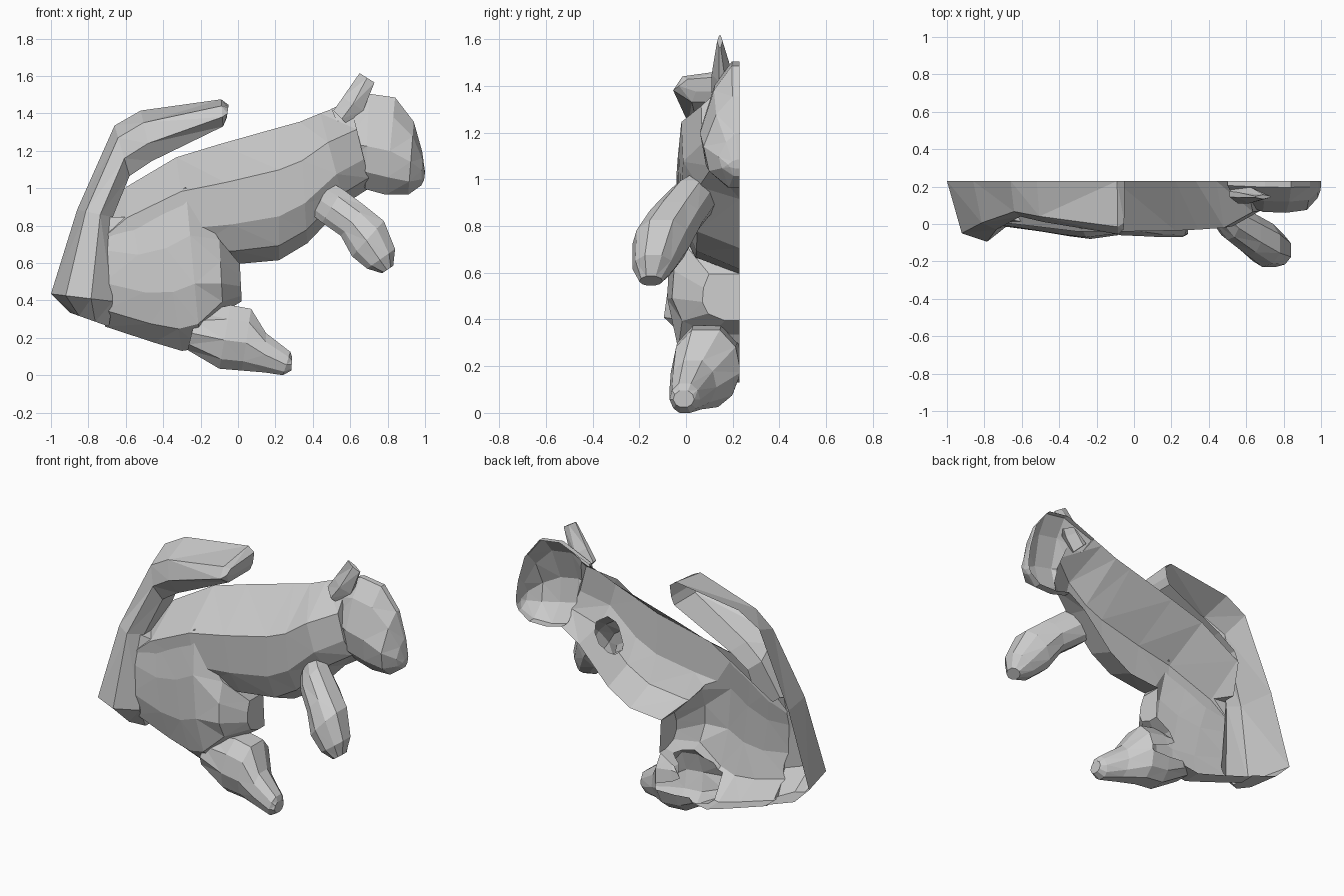
import bpy, bmesh

CUT = 0.23  # mid-plane: the model is an open half shell ending here


def loft(name, stations, profile):
    """Station: (top x, top z, bottom x, bottom z, half width, centre y).
    Profile: (position from top to bottom, share of half width), mirrored."""
    bm = bmesh.new()
    outline = [(t, -w) for t, w in profile]
    outline += [(t, w) for t, w in reversed(profile) if w > 0]
    rings = []
    for tx, tz, bx, bz, half, cy in stations:
        rings.append([bm.verts.new((tx + (bx - tx) * t, cy + half * w, tz + (bz - tz) * t))
                      for t, w in outline])
    n = len(outline)
    for a, b in zip(rings, rings[1:]):
        for i in range(n):
            j = (i + 1) % n
            bm.faces.new((a[i], a[j], b[j], b[i]))
    bm.faces.new(rings[0])
    bm.faces.new(rings[-1])
    bmesh.ops.triangulate(bm, faces=bm.faces[:])
    bmesh.ops.recalc_face_normals(bm, faces=bm.faces[:])
    me = bpy.data.meshes.new(name)
    bm.to_mesh(me)
    bm.free()
    ob = bpy.data.objects.new(name, me)
    bpy.context.collection.objects.link(ob)
    return ob


# Torso from rump to neck
body = loft("squirrel_body", [
    (-0.74, 0.86, -0.72, 0.45, 0.22, CUT), (-0.60, 1.01, -0.58, 0.50, 0.235, CUT),
    (-0.33, 1.17, -0.25, 0.60, 0.27, CUT), (-0.10, 1.24, 0.00, 0.60, 0.27, CUT),
    (0.22, 1.33, 0.22, 0.62, 0.265, CUT), (0.33, 1.36, 0.37, 0.71, 0.26, CUT),
    (0.44, 1.405, 0.57, 0.92, 0.25, CUT), (0.60, 1.465, 0.71, 1.01, 0.165, CUT)],
    [(0, 0), (0.32, 1), (0.67, 0.97), (0.89, 0.7), (1, 0)])

# Haunch
haunch = loft("haunch", [
    (-0.73, 0.85, -0.71, 0.265, 0.24, CUT), (-0.57, 0.85, -0.45, 0.18, 0.27, CUT),
    (-0.42, 0.92, -0.30, 0.135, 0.295, CUT), (-0.28, 1.01, -0.20, 0.15, 0.31, CUT),
    (-0.10, 0.73, -0.08, 0.34, 0.29, CUT), (0.01, 0.60, 0.02, 0.40, 0.16, CUT)],
    [(0, 0.82), (0.3, 0.97), (0.6, 1), (0.85, 0.85), (1, 0.4)])

# Tail, rising behind the back and curling forward
tail = loft("tail", [
    (-0.90, 0.34, -0.69, 0.265, 0.20, CUT), (-1.0, 0.44, -0.67, 0.40, 0.325, CUT),
    (-0.86, 0.89, -0.67, 0.85, 0.26, CUT), (-0.66, 1.34, -0.58, 1.07, 0.19, CUT),
    (-0.52, 1.42, -0.46, 1.15, 0.22, CUT), (-0.09, 1.48, -0.08, 1.335, 0.285, CUT),
    (-0.05, 1.45, -0.06, 1.38, 0.26, CUT)],
    [(0, 0), (0.24, 0.86), (0.65, 1), (1, 0.72)])

# Head
head = loft("head", [
    (0.50, 1.43, 0.63, 1.10, 0.12, CUT), (0.70, 1.51, 0.68, 1.0, 0.165, CUT),
    (0.84, 1.49, 0.79, 0.97, 0.17, CUT), (0.94, 1.36, 0.91, 0.97, 0.155, CUT),
    (0.985, 1.2, 0.98, 1.02, 0.09, CUT), (1.0, 1.09, 0.995, 1.05, 0.05, CUT)],
    [(0, 0.2), (0.2, 0.65), (0.55, 1), (0.82, 0.85), (1, 0.3)])

# Ear, foreleg and foot
limb_profile = [(0, 0.4), (0.22, 0.85), (0.55, 1), (0.85, 0.75), (1, 0.35)]
ear = loft("ear", [
    (0.51, 1.42, 0.60, 1.33, 0.05, 0.16), (0.56, 1.49, 0.67, 1.42, 0.045, 0.155),
    (0.65, 1.62, 0.73, 1.57, 0.012, 0.145)], [(0, 0.3), (0.5, 1), (1, 0.3)])
foreleg = loft("foreleg", [
    (0.49, 1.04, 0.40, 0.86, 0.08, 0.08), (0.56, 1.0, 0.45, 0.82, 0.105, 0.02),
    (0.68, 0.91, 0.55, 0.75, 0.12, -0.05), (0.78, 0.83, 0.61, 0.64, 0.125, -0.105),
    (0.84, 0.68, 0.69, 0.575, 0.09, -0.14), (0.83, 0.59, 0.77, 0.55, 0.05, -0.15)], limb_profile)
foot = loft("foot", [
    (-0.22, 0.34, -0.27, 0.14, 0.14, 0.12), (-0.04, 0.38, -0.10, 0.04, 0.15, 0.09),
    (0.07, 0.36, 0.02, 0.03, 0.15, 0.085), (0.15, 0.23, 0.14, 0.02, 0.10, 0.03),
    (0.28, 0.13, 0.24, 0.005, 0.065, -0.005), (0.29, 0.10, 0.285, 0.03, 0.045, -0.01)], limb_profile)

# Fuse the parts into one skin
parts = [haunch, tail, head, ear, foreleg, foot]
for part in parts:
    mod = body.modifiers.new(part.name, 'BOOLEAN')
    mod.operation, mod.solver, mod.object = 'UNION', 'EXACT', part
bpy.context.view_layer.update()
fused = bpy.data.meshes.new_from_object(body.evaluated_get(bpy.context.evaluated_depsgraph_get()))
body.modifiers.clear()
for part in parts:
    bpy.data.objects.remove(part)

# Open the skin along the mid-plane and rest it on the ground
bm = bmesh.new()
bm.from_mesh(fused)
bmesh.ops.bisect_plane(bm, geom=bm.verts[:] + bm.edges[:] + bm.faces[:],
                       plane_co=(0, CUT, 0), plane_no=(0, 1, 0), clear_outer=True)
low = min(v.co.z for v in bm.verts)
bmesh.ops.translate(bm, verts=bm.verts[:], vec=(0, 0, -low))
bm.to_mesh(body.data)
bm.free()
